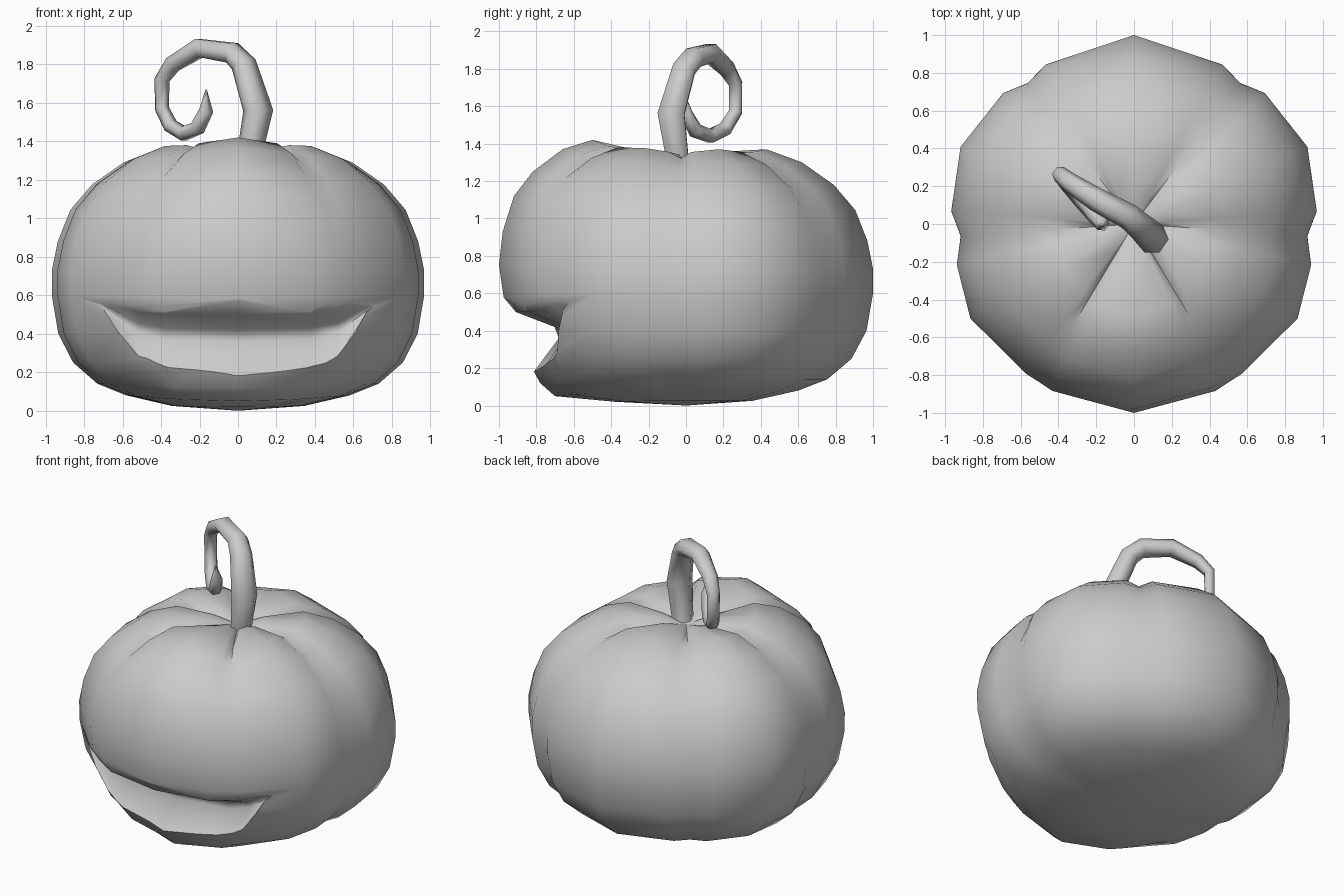
import bpy
import bmesh
from math import sin, cos, radians, pi
from mathutils import Vector

cube = bpy.data.objects.get("Cube")
if cube:
    bpy.data.objects.remove(cube)

grey = bpy.data.materials.new("plain_grey")
grey.use_nodes = True
COLOUR = (0.6, 0.6, 0.6, 1)
grey.diffuse_color = COLOUR
grey.node_tree.nodes["Principled BSDF"].inputs["Base Color"].default_value = COLOUR


def finish(name, bm):
    """Turn a bmesh into a named object with outward normals."""
    bmesh.ops.recalc_face_normals(bm, faces=bm.faces)
    mesh = bpy.data.meshes.new(name)
    bm.to_mesh(mesh)
    bm.free()
    mesh.materials.append(grey)
    obj = bpy.data.objects.new(name, mesh)
    bpy.context.collection.objects.link(obj)
    return obj


def loft(bm, rings):
    """Skin a row of closed rings of equal length."""
    rows = [[bm.verts.new(p) for p in ring] for ring in rings]
    n = len(rows[0])
    for a, b in zip(rows, rows[1:]):
        for i in range(n):
            j = (i + 1) % n
            bm.faces.new((a[i], a[j], b[j], b[i]))
    return rows


def smooth(obj, angle):
    bpy.ops.object.select_all(action='DESELECT')
    obj.select_set(True)
    bpy.context.view_layer.objects.active = obj
    bpy.ops.object.shade_smooth_by_angle(angle=radians(angle))


# Pumpkin body: half outline (angle, radius, crease depth) from back to front
half = [(90, 1.0, 0), (61, .965, .3), (53, .935, 1), (45, .98, .3), (24, 1.005, 0),
        (4, .97, .3), (-4, .92, 1), (-13, .963, .3), (-30, 1.0, 0), (-54, .978, .3),
        (-59, .978, 1), (-64, .984, .3), (-90, 1.0, 0)]
outline = half + [(180 - a, r, c) for a, r, c in half[-2:0:-1]]
# Side profile and the fuller front profile, as (radius, height)
profile = [(.17, 1.355), (.43, 1.37), (.62, 1.30), (.79, 1.18), (.905, 1.045), (.97, .88),
           (1, .73), (1, .6), (.965, .4), (.885, .25), (.755, .14), (.6, .08), (.355, .025)]
front_profile = [(.2, 1.35), (.5, 1.42), (.66, 1.37), (.82, 1.25), (.92, 1.12), (.98, .93),
                 (1, .75), (.975, .58), (.92, .42), (.85, .25), (.78, .12), (.7, .05), (.38, .02)]
rings = []
for side, front in zip(profile, front_profile):
    ring = []
    for angle, scale, crease in outline:
        a = radians(angle)
        r, z = Vector(side).lerp(Vector(front), max(0, -sin(a)) ** 3)
        top = max(0, z - .7) / .7
        r *= scale * (1 - .03 * crease * top)
        ring.append((r * cos(a), r * sin(a), z - crease * .055 * top ** 3))
    rings.append(ring)
bm = bmesh.new()
rows = loft(bm, rings)
for row, z in ((rows[0], 1.3), (rows[-1], 0)):
    pole = bm.verts.new((0, 0, z))
    for i, v in enumerate(row):
        bm.faces.new((v, row[(i + 1) % len(row)], pole))
body = finish("pumpkin_body", bm)

# Mouth cutter: sections given as x, lower lip, inner crease, upper lip (y, z)
sections = [(0, (-.80, .20), (-.65, .40), (-.91, .50)),
            (.38, (-.75, .215), (-.61, .41), (-.85, .505)),
            (.52, (-.69, .285), (-.6, .44), (-.77, .515)),
            (.71, (-.65, .545), (-.63, .55), (-.66, .555))]
mirrored = [(-x, *rest) for x, *rest in sections[:0:-1]] + sections
cut_rings = []
for x, low, inner, up in mirrored:
    low, inner, up = Vector(low), Vector(inner), Vector(up)
    reach = .2 if abs(x) < .6 else .02
    outer_low = low + (low - inner)
    outer_up = up + Vector((-1, 1.2)) * reach
    # The inner crease is rounded by a narrow strip
    crease_low, crease_up = inner.lerp(low, .2), inner.lerp(up, .2)
    cut_rings.append([(x, p.x, p.y) for p in (crease_up, crease_low, outer_low, outer_up, up)])
bm = bmesh.new()
rows = loft(bm, cut_rings)
bm.faces.new(rows[0])
bm.faces.new(rows[-1])
cutter = finish("mouth_cutter", bm)
cutter.hide_render = True

cut = body.modifiers.new("mouth", 'BOOLEAN')
cut.operation = 'DIFFERENCE'
cut.solver = 'EXACT'
cut.object = cutter
bpy.context.view_layer.objects.active = body
bpy.ops.object.modifier_apply(modifier=cut.name)
bpy.data.objects.remove(cutter)
smooth(body, 62)

# Curled stem: six-sided tube along a spiral path (x, y, z, radius)
path = [(.05, -.04, 1.28, .06), (.105, -.08, 1.56, .075), (.03, -.01, 1.80, .064),
        (-.03, .04, 1.86, .06), (-.2, .13, 1.885, .055), (-.34, .22, 1.80, .045),
        (-.395, .265, 1.72, .038), (-.395, .265, 1.57, .036), (-.35, .21, 1.48, .038),
        (-.28, .13, 1.44, .04), (-.21, .05, 1.47, .04), (-.165, .0, 1.56, .036),
        (-.165, -.01, 1.67, .003)]
points = [Vector(p[:3]) for p in path]
across = Vector((.57, .82, 0)).normalized()
tube = []
for i, p in enumerate(points):
    along = (points[min(i + 1, len(points) - 1)] - points[max(i - 1, 0)]).normalized()
    u = (across - along * across.dot(along)).normalized()
    v = along.cross(u)
    tube.append([p + (u * 1.15 * cos(k * pi / 3) + v * sin(k * pi / 3)) * path[i][3]
                 for k in range(6)])
bm = bmesh.new()
rows = loft(bm, tube)
bm.faces.new(rows[0])
bm.faces.new(rows[-1])
smooth(finish("curled_stem", bm), 70)
